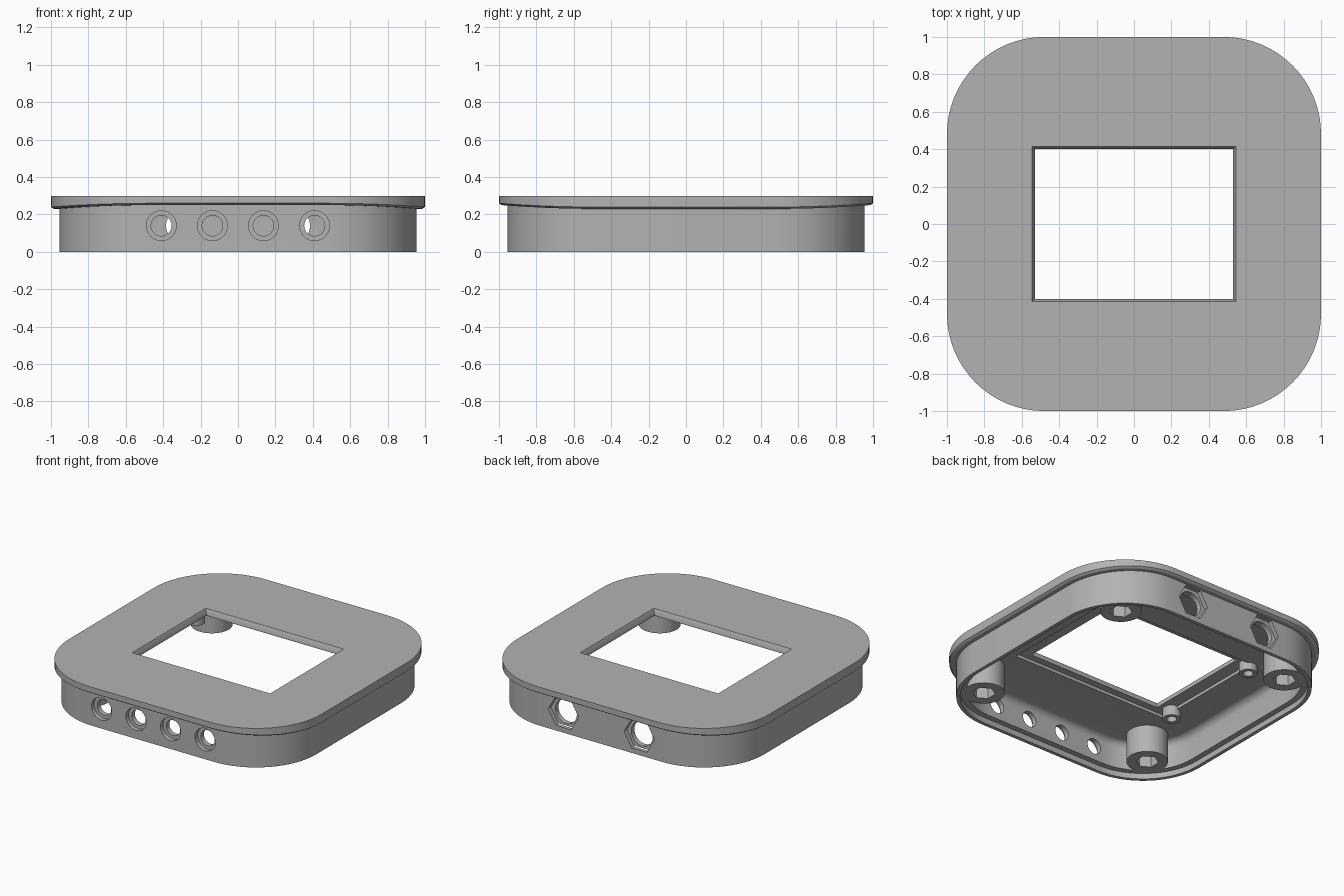
import bpy, bmesh, math
from mathutils import Matrix

if "Cube" in bpy.data.objects:
    bpy.data.objects.remove(bpy.data.objects["Cube"], do_unlink=True)

grey = bpy.data.materials.new("plain grey")
grey.use_nodes = True
COLOUR = (0.45, 0.45, 0.45, 1)
grey.diffuse_color = COLOUR
grey.node_tree.nodes["Principled BSDF"].inputs["Base Color"].default_value = COLOUR

CORNER = 0.48   # centre of every rounded corner
STEPS = 16


def to_object(name, bm):
    bmesh.ops.recalc_face_normals(bm, faces=bm.faces)
    mesh = bpy.data.meshes.new(name)
    bm.to_mesh(mesh)
    bm.free()
    obj = bpy.data.objects.new(name, mesh)
    bpy.context.collection.objects.link(obj)
    mesh.materials.append(grey)
    return obj


def rounded_square(bm, half, z, side_drop=0):
    """Ring of vertices; side_drop lowers it towards the left and right sides."""
    ring = []
    for quarter in range(4):
        sx, sy = ((1, 1), (-1, 1), (-1, -1), (1, -1))[quarter]
        for i in range(STEPS + 1):
            a = math.pi / 2 * (quarter + i / STEPS)
            nx, ny = math.cos(a), math.sin(a)
            r = half - CORNER
            ring.append(bm.verts.new((sx * CORNER + r * nx, sy * CORNER + r * ny,
                                      z - side_drop * nx * nx)))
    return ring


def prism(name, sides, r1, r2, depth, matrix):
    bm = bmesh.new()
    bmesh.ops.create_cone(bm, cap_ends=True, segments=sides, radius1=r1,
                          radius2=r2, depth=depth, matrix=matrix)
    return to_object(name, bm)


def box(name, x0, y0, z0, x1, y1, z1):
    """Rectangular frustum from half sizes x0, y0 at z0 to x1, y1 at z1."""
    bm = bmesh.new()
    bmesh.ops.create_cube(bm, size=2)
    for v in bm.verts:
        low = v.co.z < 0
        v.co.x *= x0 if low else x1
        v.co.y *= y0 if low else y1
        v.co.z = z0 if low else z1
    return to_object(name, bm)


def cut(target, cutters):
    for c in cutters:
        c.hide_render = True
        mod = target.modifiers.new("cut", 'BOOLEAN')
        mod.operation, mod.solver, mod.object = 'DIFFERENCE', 'EXACT', c
    bpy.context.view_layer.update()
    graph = bpy.context.evaluated_depsgraph_get()
    target_mesh = bpy.data.meshes.new_from_object(target.evaluated_get(graph))
    target.modifiers.clear()
    target.data = target_mesh
    for c in cutters:
        bpy.data.objects.remove(c, do_unlink=True)


def smooth(obj):
    bpy.ops.object.select_all(action='DESELECT')
    obj.select_set(True)
    bpy.context.view_layer.objects.active = obj
    bpy.ops.object.shade_smooth_by_angle(angle=math.radians(30))


def at(x, y, z):
    return Matrix.Translation((x, y, z))


# Case shell: ceiling, coved cavity, lid rebate, outer wall, overhanging lip
CEILING, COVE = 0.235, 0.05
bm = bmesh.new()
levels = []
for i in range(7):
    a = math.pi / 2 * i / 6
    levels.append((0.89 - COVE * (1 - math.sin(a)), CEILING - COVE * (1 - math.cos(a)), 0))
levels += [(0.89, 0.04, 0), (0.93, 0.04, 0), (0.93, 0, 0), (0.955, 0, 0),
           (0.955, 0.25, 0.02), (0.985, 0.25, 0.02), (1, 0.26, 0.02), (1, 0.3, 0)]
rings = [rounded_square(bm, *level) for level in levels]
for a, b in zip(rings, rings[1:]):
    for i in range(len(a)):
        j = (i + 1) % len(a)
        bm.faces.new((a[i], a[j], b[j], b[i]))
bm.faces.new(rings[0])
bm.faces.new(rings[-1])
case = to_object("case_shell", bm)

# Screen opening with bevelled sides and a shallow pocket beneath
cutters = [box("opening", 0.47, 0.34, 0.15, 0.57, 0.44, 0.35),
           box("opening_straight", 0.53, 0.4, 0.1, 0.53, 0.4, 0.4),
           box("screen_pocket", 0.62, 0.45, 0.15, 0.62, 0.45, 0.257)]

# Four stepped button holes in the front
turn = Matrix.Rotation(math.pi / 2, 4, 'X')
for i in range(4):
    x = -0.41 + i * 0.273
    cutters.append(prism("button_hole", 40, 0.055, 0.055, 0.3, at(x, -0.92, 0.14) @ turn))
    cutters.append(prism("button_step", 40, 0.08, 0.08, 0.1, at(x, -0.975, 0.14) @ turn))

# Two holes with hexagonal recesses in the back
for x in (-0.3, 0.3):
    cutters.append(prism("socket_hole", 40, 0.085, 0.085, 0.3, at(x, 0.92, 0.14) @ turn))
    cutters.append(prism("socket_hex", 6, 0.12, 0.12, 0.1, at(x, 0.975, 0.14) @ turn
                         @ Matrix.Rotation(math.pi / 2, 4, 'Z')))
cut(case, cutters)
smooth(case)

# Corner screw posts with hexagonal sockets
for x in (-0.69, 0.69):
    for y in (-0.69, 0.69):
        name = ("front" if y < 0 else "back") + ("_left" if x > 0 else "_right") + "_post"
        post = prism(name, 40, 0.135, 0.135, 0.21, at(x, y, 0.145))
        cut(post, [prism("socket", 6, 0.075, 0.075, 0.2, at(x, y, 0.08))])
        smooth(post)

# Small screen mounting studs
for name, y in (("front_stud", -0.36), ("back_stud", 0.41)):
    stud = prism(name, 32, 0.06, 0.06, 0.08, at(-0.62, y, 0.225))
    cut(stud, [prism("pilot", 24, 0.033, 0.033, 0.08, at(-0.62, y, 0.2))])
    smooth(stud)
